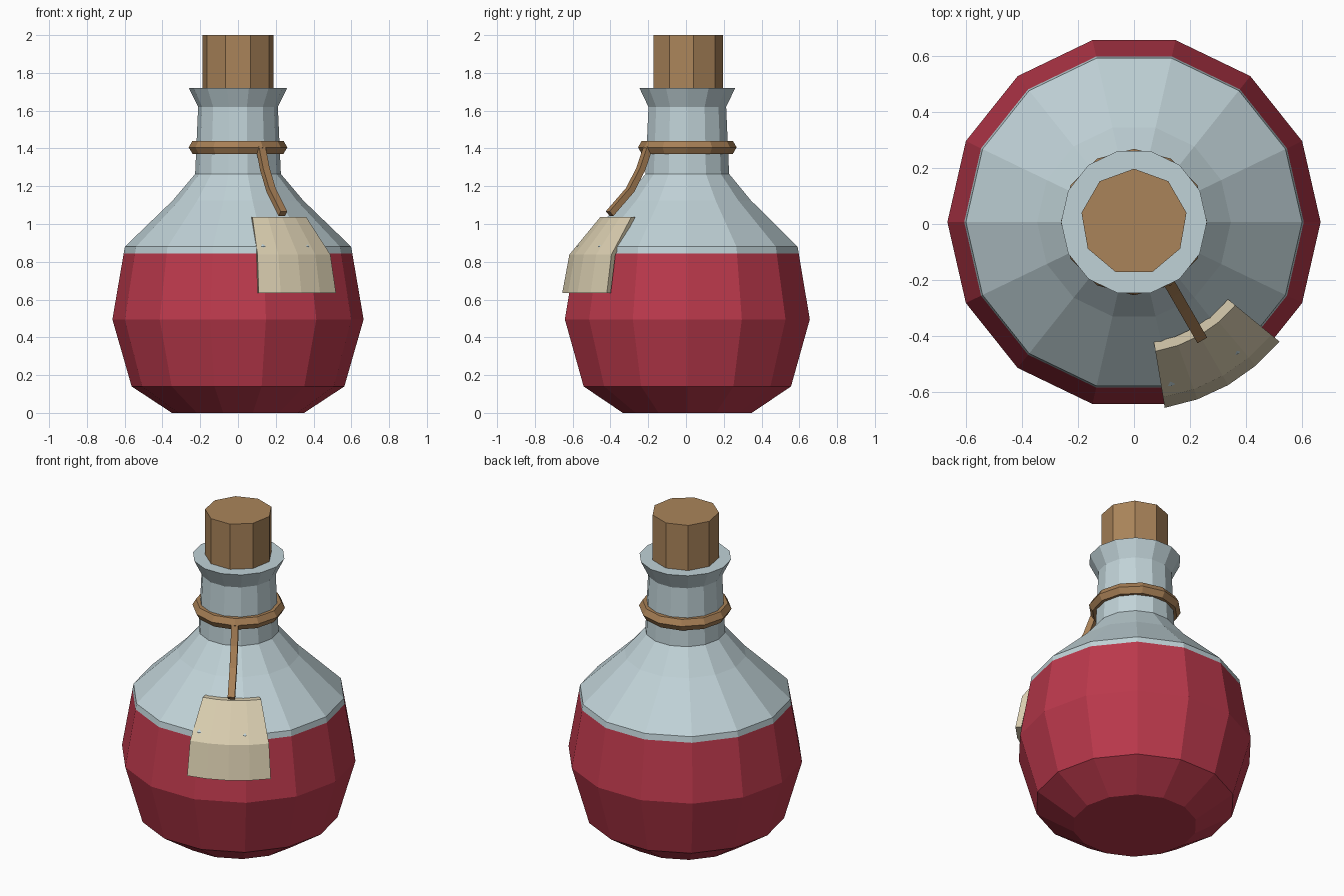
import bpy, bmesh, math
from mathutils import Vector

if "Cube" in bpy.data.objects:
    bpy.data.objects.remove(bpy.data.objects["Cube"])

CY = 0.007  # bottle axis offset in y


def srgb(r, g, b):
    f = lambda c: c / 12.92 if c <= 0.04045 else ((c + 0.055) / 1.055) ** 2.4
    return tuple(f(v / 255) for v in (r, g, b)) + (1.0,)


def material(name, rgb):
    m = bpy.data.materials.new(name)
    m.diffuse_color = srgb(*rgb)
    m.use_nodes = True
    m.node_tree.nodes["Principled BSDF"].inputs["Base Color"].default_value = m.diffuse_color
    return m


glass = material("pale glass", (192, 210, 215))
liquid = material("red liquid", (188, 57, 76))
cork_mat = material("cork brown", (170, 132, 90))
rope_mat = material("rope brown", (168, 128, 86))
paper = material("tag cream", (218, 206, 176))


def finish(name, bm, mats, rule=None):
    bmesh.ops.recalc_face_normals(bm, faces=bm.faces)
    if rule:
        for f in bm.faces:
            f.material_index = rule(f)
    me = bpy.data.meshes.new(name)
    bm.to_mesh(me)
    bm.free()
    for m in mats:
        me.materials.append(m)
    ob = bpy.data.objects.new(name, me)
    bpy.context.collection.objects.link(ob)
    return ob


def skin(bm, rings, caps=True, loop=False):
    """Bridge rings of points into a tube; cap the ends or close it in a loop."""
    vs = [[bm.verts.new(p) for p in r] for r in rings]
    n = len(vs[0])
    pairs = list(zip(vs, vs[1:])) + ([(vs[-1], vs[0])] if loop else [])
    for a, b in pairs:
        for i in range(n):
            j = (i + 1) % n
            bm.faces.new((a[i], a[j], b[j], b[i]))
    if caps and not loop:
        bm.faces.new(vs[0])
        bm.faces.new(vs[-1])


def polar(r, deg, z):
    a = math.radians(deg)
    return Vector((r * math.cos(a), CY + r * math.sin(a), z))


def circle(r, z, n, phase=0):
    return [polar(r, phase + 360 * i / n, z) for i in range(n)]


# Bottle: 14-sided lathe, liquid colour below the fill line
FILL = 0.845
profile = [(0.35, 0), (0.563, 0.14), (0.665, 0.495), (0.605, FILL), (0.599, 0.88),
           (0.345, 1.125), (0.227, 1.265), (0.211, 1.62), (0.26, 1.72)]
bm = bmesh.new()
skin(bm, [circle(r, z, 14) for r, z in profile])
finish("bottle", bm, [glass, liquid],
       lambda f: 1 if f.calc_center_median().z < FILL else 0)

# Cork: 9-sided stopper
bm = bmesh.new()
skin(bm, [circle(0.19, z, 9, 90) for z in (1.70, 2.0)])
finish("cork", bm, [cork_mat])

# Rope ring around the neck: hexagonal section
bm = bmesh.new()
section = [(0.221 + 0.04 * math.cos(math.radians(60 * k)),
            1.406 + 0.04 * math.sin(math.radians(60 * k))) for k in range(6)]
skin(bm, [circle(r, z, 12) for r, z in section], loop=True)
finish("neck_rope", bm, [rope_mat])

# Hanging cord: square section swept outward from the ring to the tag
MID = -60
side = Vector((-math.sin(math.radians(MID)), math.cos(math.radians(MID)), 0))
out = Vector((math.cos(math.radians(MID)), math.sin(math.radians(MID)), 0))
path = [(0.240, 1.405), (0.285, 1.29), (0.350, 1.18), (0.475, 1.055)]
pts = [polar(r, MID, z) for r, z in path]
rings = []
for i, p in enumerate(pts):
    d = (pts[min(i + 1, len(pts) - 1)] - pts[max(i - 1, 0)]).normalized()
    nrm = side.cross(d).normalized()
    rings.append([p + side * 0.02 * a + nrm * 0.017 * b
                  for a, b in ((-1, -1), (1, -1), (1, 1), (-1, 1))])
bm = bmesh.new()
skin(bm, rings)
finish("tag_cord", bm, [rope_mat])

# Tag: curved plate wrapped over the bottle shoulder
outer = [(0.467, 1.037), (0.633, 0.838), (0.671, 0.636)]
inner = [(r - 0.033, z) for r, z in reversed(outer)]
bm = bmesh.new()
skin(bm, [[polar(r, MID + 20.6 * t, z) for r, z in outer + inner]
          for t in (-1, -0.5, 0, 0.5, 1)])
finish("tag", bm, [paper])
